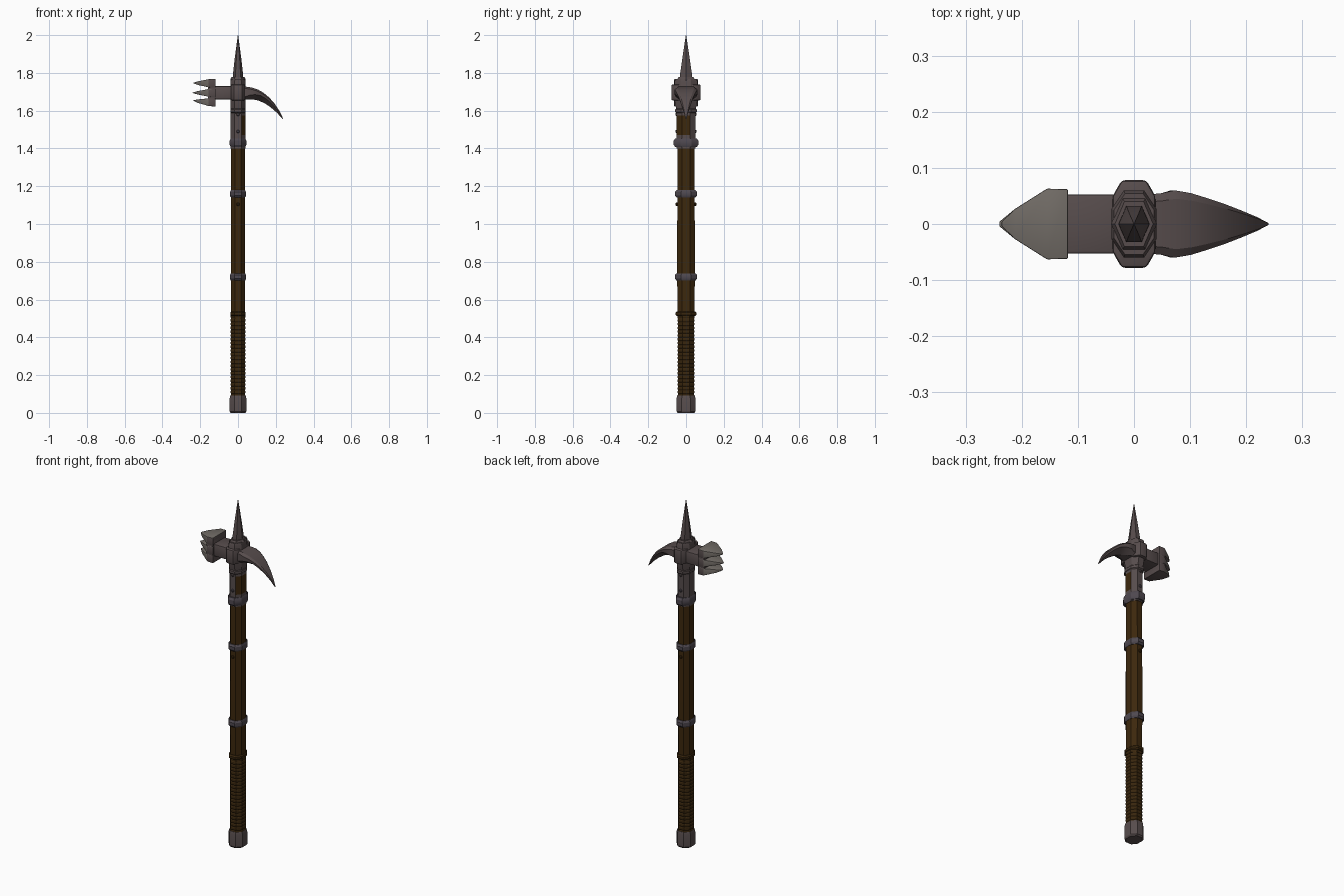
import bpy, bmesh, math
from mathutils import Vector

if "Cube" in bpy.data.objects:
    bpy.data.objects.remove(bpy.data.objects["Cube"])


def material(name, rgb):
    m = bpy.data.materials.new(name)
    m.diffuse_color = (*rgb, 1)
    m.use_nodes = True
    m.node_tree.nodes["Principled BSDF"].inputs["Base Color"].default_value = m.diffuse_color
    return m


STEEL = material("dark steel", (0.095, 0.073, 0.073))
PALE = material("worn steel", (0.165, 0.148, 0.132))
RING = material("band steel", (0.078, 0.066, 0.080))
WOOD = material("dark wood", (0.046, 0.021, 0.004))
LEATHER = material("grip leather", (0.040, 0.019, 0.004))


def loft(name, rings, mats, bevel=0.0, angle=30):
    """Skin a list of closed rings, cap both ends, optionally soften edges."""
    bm = bmesh.new()
    rows = [[bm.verts.new(p) for p in r] for r in rings]
    n = len(rows[0])
    for a, b in zip(rows, rows[1:]):
        for i in range(n):
            j = (i + 1) % n
            bm.faces.new((a[i], a[j], b[j], b[i]))
    bm.faces.new(rows[0][::-1])
    bm.faces.new(rows[-1])
    bmesh.ops.recalc_face_normals(bm, faces=bm.faces)
    if bevel:
        edges = [e for e in bm.edges if e.calc_face_angle(0) > 0.5]
        bmesh.ops.bevel(bm, geom=edges, offset=bevel, segments=2,
                        profile=0.5, affect='EDGES', clamp_overlap=True)
    me = bpy.data.meshes.new(name)
    bm.to_mesh(me)
    bm.free()
    ob = bpy.data.objects.new(name, me)
    bpy.context.collection.objects.link(ob)
    for m in mats:
        me.materials.append(m)
    bpy.ops.object.select_all(action='DESELECT')
    ob.select_set(True)
    bpy.context.view_layer.objects.active = ob
    bpy.ops.object.shade_smooth_by_angle(angle=math.radians(angle))
    return ob


def oct_ring(rx, ry, z):
    """Octagonal section with broad flats on all four sides."""
    c = 0.45
    return [(x * rx, y * ry, z) for x, y in
            ((1, -c), (1, c), (c, 1), (-c, 1), (-1, c), (-1, -c), (-c, -1), (c, -1))]


def hex_ring(rx, ry, z):
    return [(rx * math.cos(i * math.pi / 3), ry * math.sin(i * math.pi / 3) / 0.866, z)
            for i in range(6)]


def column(name, profile, mat, **kw):
    return loft(name, [oct_ring(*p) for p in profile], [mat], **kw)


def box(name, lo, hi, mat, bevel=0.006):
    rings = [[(lo[0], lo[1], z), (hi[0], lo[1], z), (hi[0], hi[1], z), (lo[0], hi[1], z)]
             for z in (lo[2], hi[2])]
    return loft(name, rings, [mat], bevel)


def band(name, z, h, rx, ry, mat):
    column(name, [(rx - .005, ry - .008, z - h), (rx, ry, z - h * .5),
                  (rx, ry, z + h * .5), (rx - .005, ry - .008, z + h)], mat)


# Shaft and wrapped grip
column("shaft", [(.037, .044, .50), (.037, .047, .72), (.037, .046, 1.16),
                 (.036, .045, 1.62)], WOOD)
wrap = []
for i in range(22):
    z = .08 + i * .02
    wrap += [(.036, .041, z), (.039, .044, z + .005), (.039, .044, z + .015)]
column("grip", wrap + [(.036, .042, .525)], LEATHER)
band("grip_end_ring", .525, .012, .041, .056, LEATHER)

# Pommel cap and shaft bands
column("pommel", [(.039, .044, 0), (.044, .050, .008), (.044, .050, .078),
                  (.040, .046, .092)], STEEL)
band("lower_band", .72, .019, .043, .059, RING)
band("middle_band", 1.16, .019, .043, .059, RING)
band("upper_band", 1.43, .023, .044, .065, RING)

# Sleeve under the head, with an opening that shows the wood at one corner
sleeve = loft("sleeve", [oct_ring(.039, .049, z) for z in (1.40, 1.47, 1.575, 1.65)],
              [STEEL, WOOD])
for f in sleeve.data.polygons:
    c, n = f.center, f.normal
    if 1.47 < c.z < 1.575 and n.x > .4 and n.y < .2:
        f.material_index = 1
band("neck_ring", 1.60, .014, .041, .057, STEEL)

# Rivets on both broad sides
for z, m in ((1.105, WOOD), (1.49, RING), (1.58, STEEL)):
    for s in (-1, 1):
        ring = lambda r, y: [(r * math.cos(a * math.pi / 4), s * y,
                              z + r * math.sin(a * math.pi / 4)) for a in range(8)]
        loft("rivet", [ring(.009, .04), ring(.009, .051), ring(.005, .056)], [m])

# Head socket with cross lugs
column("socket", [(.038, .052, 1.61), (.040, .060, 1.65), (.040, .060, 1.755),
                  (.036, .054, 1.768)], STEEL)
lug = ((-.038, -.05), (-.022, -.078), (.022, -.078), (.038, -.05),
       (.038, .05), (.022, .078), (-.022, .078), (-.038, .05))
loft("cross_lugs", [[(x, y, z) for x, y in lug] for z in (1.655, 1.738)], [STEEL], .006)

# Top spike on its six-sided collar
loft("spike_collar", [hex_ring(.039, .044, 1.75), hex_ring(.041, .046, 1.766),
                      hex_ring(.034, .040, 1.778)], [STEEL])
loft("spike", [hex_ring(.028, .032, 1.77), hex_ring(.027, .032, 1.79),
               hex_ring(.017, .019, 1.88), hex_ring(.001, .001, 2.0)], [STEEL], angle=20)

# Hammer arm and striking block
box("hammer_arm", (-.125, -.053, 1.66), (-.02, .053, 1.73), STEEL)
box("hammer_block", (-.160, -.062, 1.635), (-.118, .062, 1.755), STEEL)

# Three stacked prongs: wide slabs running to wedge points
for label, bot, top, tip, reach in (("upper", 1.722, 1.768, 1.746, -.236),
                                    ("middle", 1.672, 1.716, 1.695, -.24),
                                    ("lower", 1.622, 1.666, 1.655, -.235)):
    def slab(x, w, h):
        lo, hi = tip + (bot - tip) * h, tip + (top - tip) * h
        return [(x, -w, lo), (x, w, lo), (x, w, hi), (x, -w, hi)]
    p = loft(label + "_prong", [slab(-.118, .062, 1), slab(-.155, .063, .93),
                                slab(-.212, .027, .42), slab(reach, .004, .08)],
             [STEEL, PALE], .004)
    for f in p.data.polygons:
        if f.normal.z > .1 or f.normal.x < -.3:
            f.material_index = 1

# Curved beak: flat back, keeled underside; rows are x, z, half width, thickness
beak = ((.02, 1.729, .052, .070), (.05, 1.726, .055, .066), (.075, 1.722, .060, .064),
        (.105, 1.712, .055, .058), (.135, 1.695, .046, .050), (.165, 1.670, .036, .040),
        (.195, 1.636, .024, .029), (.220, 1.598, .013, .017), (.240, 1.556, .002, .003))
rings = []
for i, (x, z, w, t) in enumerate(beak):
    a, b = beak[max(i - 1, 0)], beak[min(i + 1, len(beak) - 1)]
    d = Vector((b[0] - a[0], 0, b[1] - a[1])).normalized()
    down = Vector((d.z, 0, -d.x)) if i > 1 else Vector((0, 0, -1))
    k = min(i / 4, 1)
    top = Vector((x, 0, z))
    rings.append([top + down * t * v + Vector((0, u * w, 0)) for u, v in
                  ((-.75, 0), (.75, 0), (1, .15), (1, .85 - .45 * k),
                   (.75 - .6 * k, 1), (-.75 + .6 * k, 1), (-1, .85 - .45 * k), (-1, .15))])
loft("beak", rings, [STEEL])
